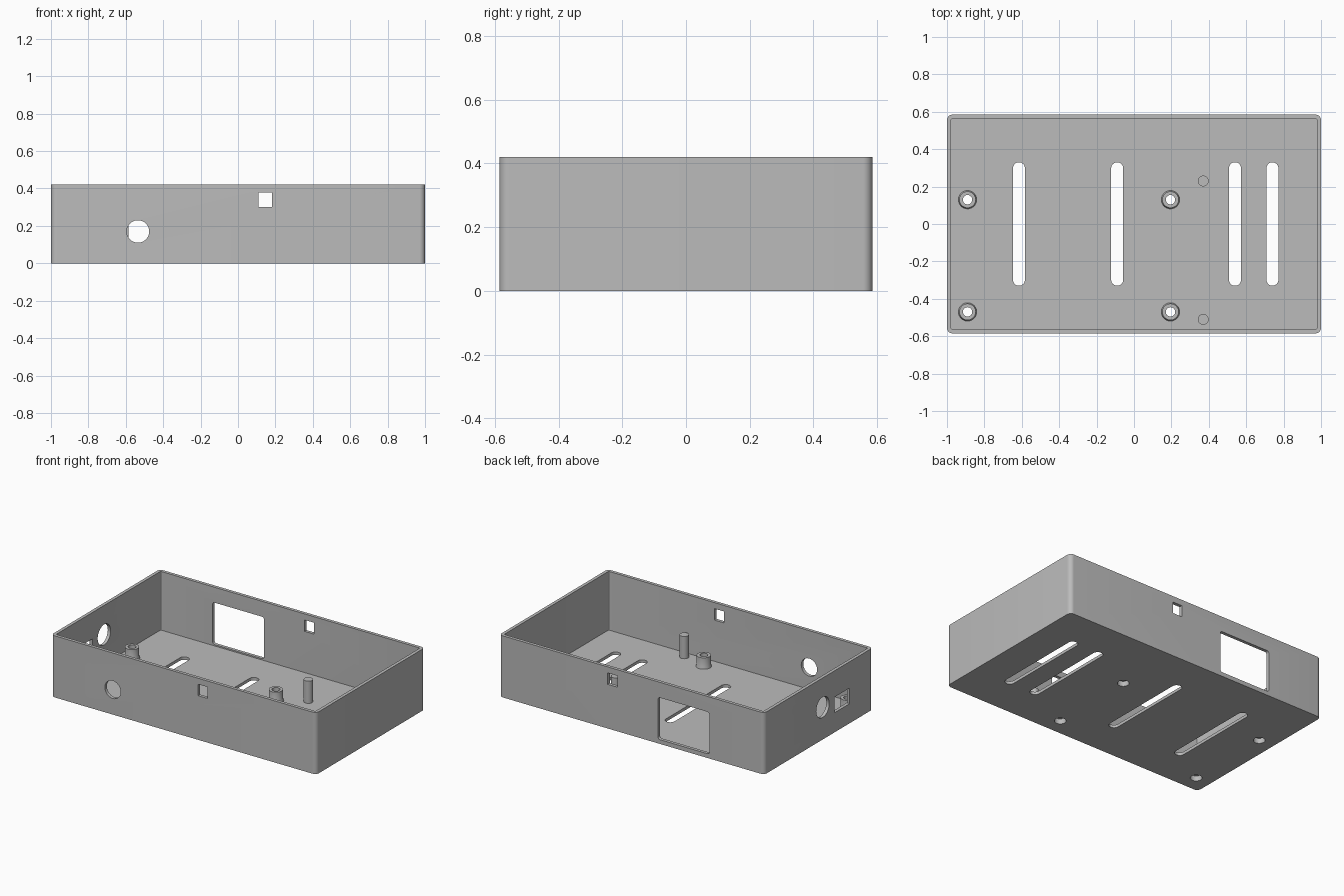
import bpy, bmesh, math
from mathutils import Matrix, Vector

if "Cube" in bpy.data.objects:
    bpy.data.objects.remove(bpy.data.objects["Cube"])

L, W, H = 1.0, 0.585, 0.42      # half length, half width, height
WALL, FLOOR = 0.022, 0.02

gray = bpy.data.materials.new("plain gray")
gray.diffuse_color = (0.5, 0.5, 0.5, 1)
gray.use_nodes = True
gray.node_tree.nodes["Principled BSDF"].inputs["Base Color"].default_value = gray.diffuse_color


def outline(a, b, r, seg=8):
    """Rounded rectangle with half sizes a, b."""
    if r <= 0:
        return [(a, b), (-a, b), (-a, -b), (a, -b)]
    pts = []
    for k, (sx, sy) in enumerate([(1, 1), (-1, 1), (-1, -1), (1, -1)]):
        for i in range(seg + 1):
            t = math.pi / 2 * (k + i / seg)
            p = (sx * (a - r) + r * math.cos(t), sy * (b - r) + r * math.sin(t))
            if not pts or (Vector(p) - Vector(pts[-1])).length > 1e-5:
                pts.append(p)
    if (Vector(pts[0]) - Vector(pts[-1])).length < 1e-5:
        pts.pop()
    return pts


def circle(r, n=48):
    return [(r * math.cos(2 * math.pi * i / n), r * math.sin(2 * math.pi * i / n)) for i in range(n)]


def make(name, bm):
    bmesh.ops.recalc_face_normals(bm, faces=bm.faces)
    me = bpy.data.meshes.new(name)
    bm.to_mesh(me)
    bm.free()
    me.materials.append(gray)
    ob = bpy.data.objects.new(name, me)
    bpy.context.collection.objects.link(ob)
    return ob


def prism(name, pts, depth, matrix=Matrix()):
    """Extrude an outline along local z, then place it."""
    bm = bmesh.new()
    f = bm.faces.new([bm.verts.new((x, y, 0)) for x, y in pts])
    ext = bmesh.ops.extrude_face_region(bm, geom=[f])["geom"]
    bmesh.ops.translate(bm, vec=(0, 0, depth), verts=[v for v in ext if isinstance(v, bmesh.types.BMVert)])
    bm.transform(matrix)
    return make(name, bm)


def lathe(name, profile, loc, n=40):
    """Revolve a closed (radius, z) profile."""
    bm = bmesh.new()
    rings = [[bm.verts.new((r * math.cos(2 * math.pi * i / n), r * math.sin(2 * math.pi * i / n), z))
              for i in range(n)] for r, z in profile]
    for k in range(len(rings)):
        a, b = rings[k], rings[(k + 1) % len(rings)]
        for i in range(n):
            j = (i + 1) % n
            bm.faces.new((a[i], a[j], b[j], b[i]))
    bm.transform(Matrix.Translation(loc))
    return make(name, bm)


def smooth(ob):
    bpy.ops.object.select_all(action='DESELECT')
    ob.select_set(True)
    bpy.context.view_layer.objects.active = ob
    bpy.ops.object.shade_smooth_by_angle(angle=math.radians(30))


def cut(ob, cutter):
    mod = ob.modifiers.new("cut", 'BOOLEAN')
    mod.operation, mod.solver, mod.object = 'DIFFERENCE', 'EXACT', cutter
    bpy.context.view_layer.objects.active = ob
    bpy.ops.object.modifier_apply(modifier=mod.name)
    bpy.data.objects.remove(cutter)


def at(x, y, z):
    return Matrix.Translation((x, y, z))


# Placement of cutters: local z runs through the wall, local y is up
def along_y(x, y, z):
    return at(x, y + 0.05, z) @ Matrix.Rotation(math.pi / 2, 4, 'X')


def along_x(x, y, z):
    return at(x - 0.05, y, z) @ Matrix(((0, 0, 1, 0), (1, 0, 0, 0), (0, 1, 0, 0), (0, 0, 0, 1)))


# Open tray with rounded outer corners
tray = prism("tray", outline(L, W, 0.03), H)
cut(tray, prism("cavity", outline(L - WALL, W - WALL, 0.008, 3), H, at(0, 0, FLOOR)))

# Vent slots in the floor
for x in (-0.615, -0.09, 0.54, 0.74):
    cut(tray, prism("slot", outline(0.032, 0.33, 0.0319), 0.1, at(x, 0, -0.05)))

# Front wall: round port; front and back walls: small square latch holes
cut(tray, prism("round_port", circle(0.06), 0.1, along_y(-0.535, -W, 0.17)))
for y in (-W, W):
    cut(tray, prism("latch_hole", outline(0.036, 0.039, 0), 0.1, along_y(0.145, y, 0.34)))

# Back wall: large connector window
cut(tray, prism("window", outline(0.194, 0.143, 0.015, 4), 0.1, along_y(-0.392, W, 0.172)))

# Left wall: round jack hole and rectangular socket hole
cut(tray, prism("jack_hole", circle(0.07), 0.1, along_x(-L, -0.045, 0.22)))
cut(tray, prism("socket_hole", outline(0.083, 0.053, 0), 0.1, along_x(-L, -0.253, 0.187)))

# Hollow screw standoffs, countersunk from below
for i, (x, y) in enumerate([(-0.89, 0.13), (0.195, 0.13), (-0.89, -0.47), (0.195, -0.47)]):
    cut(tray, prism("screw_hole", circle(0.036, 40), 0.1, at(x, y, -0.05)))
    smooth(lathe(f"standoff_{i + 1}", [
        (0.025, 0.095), (0.044, 0.095), (0.044, 0.032), (0.049, FLOOR),
        (0.049, 0.015), (0.036, 0.015), (0.036, 0.035), (0.025, 0.035)], (x, y, 0)))

# Solid support pegs
for i, y in enumerate((0.23, -0.51)):
    smooth(prism(f"peg_{i + 1}", circle(0.029, 32), 0.157, at(0.37, y, 0.015)))

smooth(tray)
